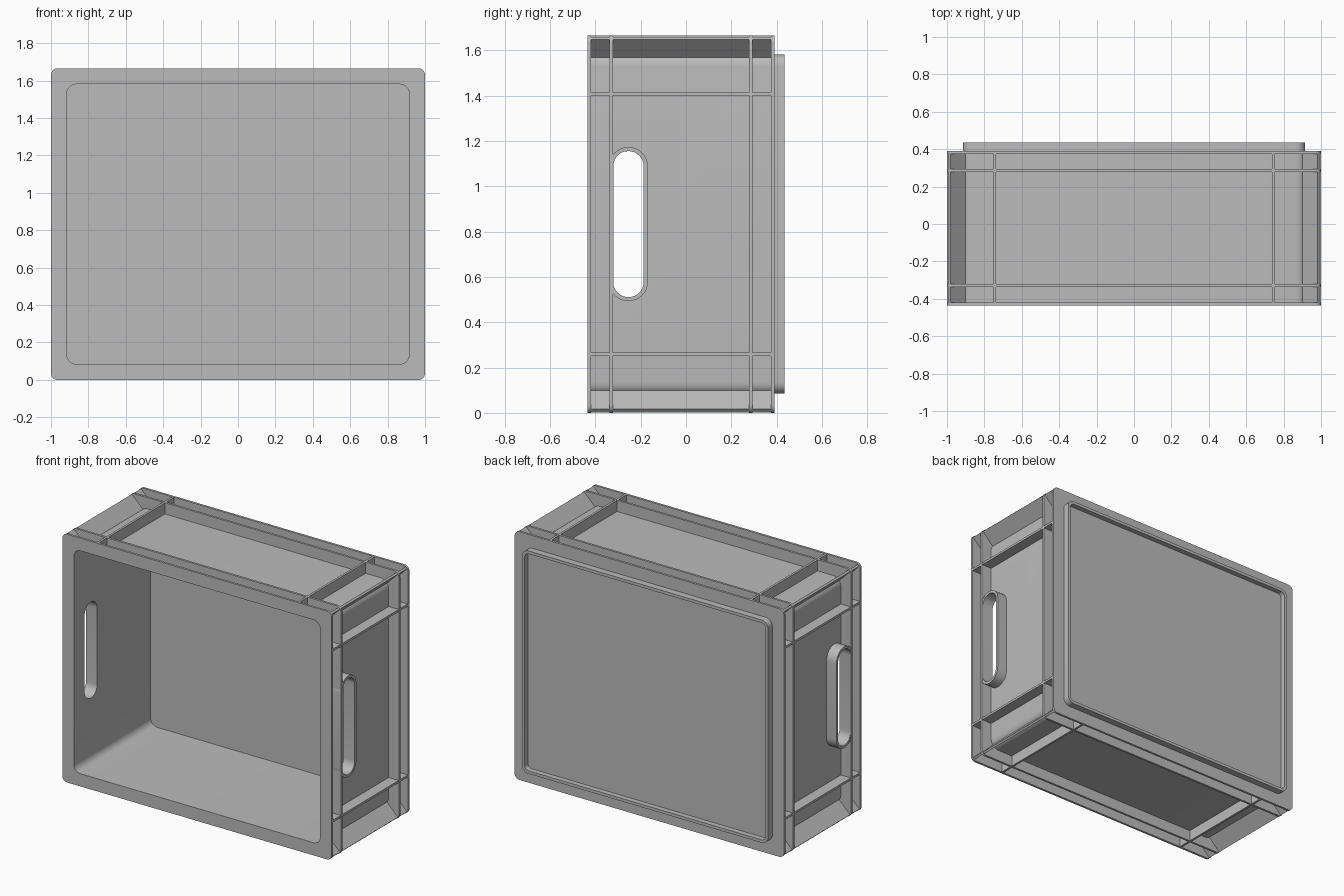
import bpy, bmesh, math
from mathutils import Matrix, Vector

cube = bpy.data.objects.get("Cube")
if cube:
    bpy.data.objects.remove(cube, do_unlink=True)

HALF_X, HALF_Z = 1.0, 0.833      # outer half sizes, crate lies on its side
FRONT, BACK = -0.435, 0.39       # front lip and rear flange
RIB = 0.015

grey = bpy.data.materials.new("grey_plastic")
grey.use_nodes = True
grey.diffuse_color = (0.5, 0.5, 0.5, 1)
grey.node_tree.nodes["Principled BSDF"].inputs["Base Color"].default_value = (0.5, 0.5, 0.5, 1)


def finish(name, bm):
    bmesh.ops.recalc_face_normals(bm, faces=bm.faces)
    mesh = bpy.data.meshes.new(name)
    bm.to_mesh(mesh)
    bm.free()
    mesh.materials.append(grey)
    obj = bpy.data.objects.new(name, mesh)
    bpy.context.collection.objects.link(obj)
    return obj


def rounded_rect(a, b, r, steps=8):
    """Rounded rectangle outline with half sizes a and b."""
    pts = []
    for k, (sx, sy) in enumerate([(1, 1), (-1, 1), (-1, -1), (1, -1)]):
        for i in range(steps + 1):
            t = math.pi / 2 * (k + i / steps)
            pts.append((sx * (a - r) + r * math.cos(t), sy * (b - r) + r * math.sin(t)))
    return pts


def loft(name, sections, place, closed=False):
    """Skin (a, b, radius, depth) outlines; capped ends or a closed tube."""
    bm = bmesh.new()
    rings = [[bm.verts.new(place(u, v, d)) for u, v in rounded_rect(a, b, r)]
             for a, b, r, d in sections]
    pairs = list(zip(rings, rings[1:]))
    if closed:
        pairs.append((rings[-1], rings[0]))
    else:
        bm.faces.new(rings[0])
        bm.faces.new(rings[-1])
    n = len(rings[0])
    for p, q in pairs:
        for i in range(n):
            j = (i + 1) % n
            bm.faces.new((p[i], p[j], q[j], q[i]))
    return finish(name, bm)


def box(name, centre, size, turn=0):
    bm = bmesh.new()
    bmesh.ops.create_cube(bm, size=1)
    bmesh.ops.transform(bm, verts=bm.verts, matrix=Matrix.Translation(Vector(centre))
                        @ Matrix.Rotation(turn, 4, 'Y') @ Matrix.Diagonal((*size, 1)))
    return finish(name, bm)


def smooth(obj):
    bpy.ops.object.select_all(action='DESELECT')
    obj.select_set(True)
    bpy.context.view_layer.objects.active = obj
    bpy.ops.object.shade_smooth_by_angle(angle=math.radians(30))


# Crate shell: one profile of (inset, corner radius, y) from floor to foot recess
LIP, WALL, INNER, FOOT = (0, 0.035), (0.075, 0.06), (0.085, 0.05), (0.105, 0.03)
profile = [(*INNER, 0.38), (*INNER, FRONT), (*LIP, FRONT)]
for y in (FRONT + RIB, -0.322, 0.293):       # troughs between the rings
    nxt = {FRONT + RIB: -0.337, -0.322: 0.278, 0.293: BACK - RIB}[y]
    profile += [(*LIP, y), (*WALL, y), (*WALL, nxt), (*LIP, nxt)]
profile += [(*LIP, BACK), (*INNER, BACK), (*INNER, 0.435), (*FOOT, 0.435), (*FOOT, 0.4)]
shell = loft("crate_shell",
             [(HALF_X - d, HALF_Z - d, r, y) for d, r, y in profile],
             lambda u, v, y: (u, y, HALF_Z + v))

# Hand slots cut through both side walls
SLOT_Y, SLOT_A, SLOT_B, COLLAR = -0.254, 0.067, 0.322, 0.018
cutter = loft("slot_cutter", [(SLOT_A, SLOT_B, SLOT_A - 0.001, x) for x in (-1.1, 1.1)],
              lambda u, v, x: (x, SLOT_Y + u, HALF_Z + v))
cutter.hide_render = True
bpy.context.view_layer.objects.active = shell
cut = shell.modifiers.new("hand_slots", 'BOOLEAN')
cut.operation = 'DIFFERENCE'
cut.solver = 'EXACT'
cut.object = cutter
bpy.ops.object.modifier_apply(modifier=cut.name)
bpy.data.objects.remove(cutter, do_unlink=True)
smooth(shell)

# Collars around the hand slots
for side, s in (("left", 1), ("right", -1)):
    a, b, c = SLOT_A, SLOT_B, COLLAR
    ring = [(a, b, a - 0.001, 0.918), (a + c, b + c, a + c - 0.001, 0.918),
            (a + c, b + c, a + c - 0.001, 0.998), (a, b, a - 0.001, 0.998)]
    smooth(loft(side + "_handle_collar", ring,
                lambda u, v, x: (s * x, SLOT_Y + u, HALF_Z + v), closed=True))

# Cross ribs on all four walls and diagonal webs in the corners
MID_Y, LEN_Y, DEEP = (FRONT + BACK) / 2, BACK - FRONT - 0.01, 0.08
for sx, side in ((1, "left"), (-1, "right")):
    for sz, level in ((1, "upper"), (-1, "lower")):
        tag = f"{level}_{side}_"
        box(tag + "cross_rib", (sx * 0.745, MID_Y, HALF_Z + sz * (HALF_Z - 0.001 - DEEP / 2)),
            (RIB, LEN_Y, DEEP))
        box(tag + "side_rib", (sx * (HALF_X - 0.001 - DEEP / 2), MID_Y, HALF_Z + sz * 0.574),
            (DEEP, LEN_Y, RIB))
        inset = 0.053
        box(tag + "corner_web", (sx * (HALF_X - inset), MID_Y, HALF_Z + sz * (HALF_Z - inset)),
            (0.115, LEN_Y, RIB), -sx * sz * math.pi / 4)
